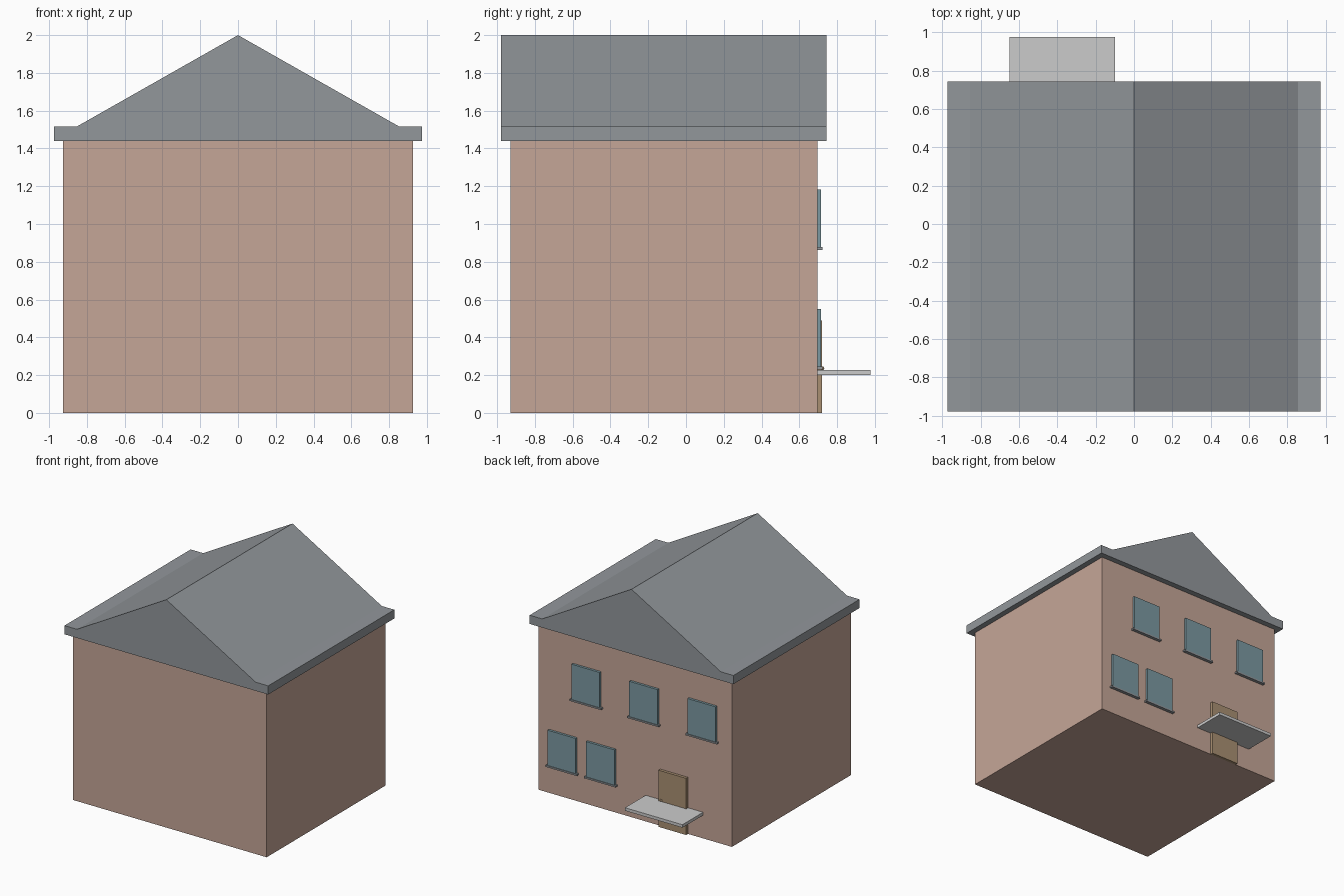
import bpy, bmesh

if "Cube" in bpy.data.objects:
    bpy.data.objects.remove(bpy.data.objects["Cube"])

def material(name, rgb):
    m = bpy.data.materials.new(name)
    m.diffuse_color = (*rgb, 1)
    m.use_nodes = True
    m.node_tree.nodes["Principled BSDF"].inputs["Base Color"].default_value = m.diffuse_color
    return m

brick = material("brick", (0.56, 0.38, 0.31))
slate = material("slate", (0.29, 0.31, 0.33))
glass = material("glass", (0.20, 0.32, 0.36))
wood = material("wood", (0.40, 0.28, 0.17))

def box(name, x, y, z, mat=None):
    """Box from (min, max) ranges on each axis."""
    bpy.ops.mesh.primitive_cube_add(size=1, location=[sum(r) / 2 for r in (x, y, z)])
    ob = bpy.context.object
    ob.name = name
    ob.scale = [r[1] - r[0] for r in (x, y, z)]
    bpy.ops.object.transform_apply(location=False, rotation=False, scale=True)
    if mat:
        ob.data.materials.append(mat)
    return ob

BACK = 0.695

# Main block
box("walls", (-0.926, 0.926), (-0.93, BACK), (0, 1.44), brick)

# Gable roof with flat eaves: one profile extruded along y
half = [(0.975, 1.44), (0.975, 1.515), (0.855, 1.515)]
profile = half + [(0, 2.0)] + [(-x, z) for x, z in reversed(half)]
bm = bmesh.new()
face = bm.faces.new([bm.verts.new((x, -0.98, z)) for x, z in profile])
ext = bmesh.ops.extrude_face_region(bm, geom=[face])
bmesh.ops.translate(bm, vec=(0, 1.725, 0),
                    verts=[v for v in ext["geom"] if isinstance(v, bmesh.types.BMVert)])
bmesh.ops.recalc_face_normals(bm, faces=bm.faces)
mesh = bpy.data.meshes.new("roof")
bm.to_mesh(mesh)
bm.free()
mesh.materials.append(slate)
bpy.context.collection.objects.link(bpy.data.objects.new("roof", mesh))

# Windows with sills on the back wall
def window(label, cx, z0):
    box("window_" + label, (cx - 0.135, cx + 0.135), (BACK, 0.716), (z0, z0 + 0.305), glass)
    box("sill_" + label, (cx - 0.15, cx + 0.15), (BACK, 0.722), (z0 - 0.014, z0), slate)

for i, cx in enumerate((0.46, -0.093, -0.65)):
    window(f"upper_{i + 1}", cx, 0.877)
for i, cx in enumerate((0.69, 0.32)):
    window(f"lower_{i + 1}", cx, 0.245)

# Door, knob and canopy
box("door", (-0.505, -0.24), (BACK, 0.72), (0, 0.49), wood)
bpy.ops.mesh.primitive_uv_sphere_add(segments=12, ring_count=8, radius=0.01,
                                     location=(-0.267, 0.722, 0.236))
bpy.context.object.name = "door_knob"
bpy.context.object.data.materials.append(wood)
bpy.ops.object.shade_smooth()
box("canopy", (-0.65, -0.10), (BACK, 0.977), (0.2, 0.226))
